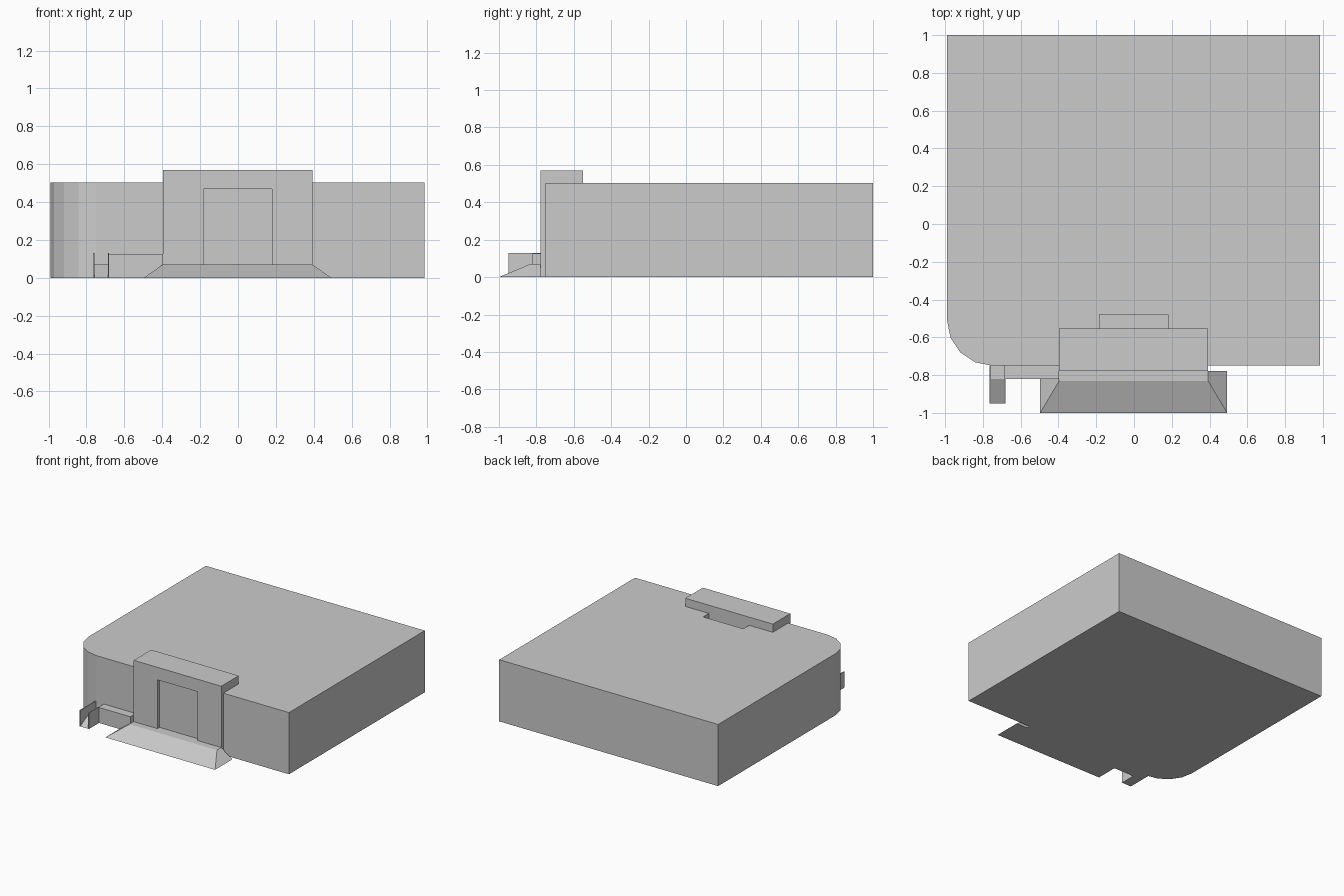
import bpy, bmesh, math

if "Cube" in bpy.data.objects:
    bpy.data.objects.remove(bpy.data.objects["Cube"])

grey = bpy.data.materials.new("light_grey")
grey.diffuse_color = (0.6, 0.6, 0.6, 1)
grey.use_nodes = True
grey.node_tree.nodes["Principled BSDF"].inputs["Base Color"].default_value = grey.diffuse_color


def hull(name, points):
    """Convex solid around a few corner points."""
    bm = bmesh.new()
    for p in points:
        bm.verts.new(p)
    bmesh.ops.convex_hull(bm, input=bm.verts[:])
    bmesh.ops.dissolve_limit(bm, angle_limit=0.01, verts=bm.verts[:], edges=bm.edges[:])
    bmesh.ops.recalc_face_normals(bm, faces=bm.faces[:])
    mesh = bpy.data.meshes.new(name)
    bm.to_mesh(mesh)
    bm.free()
    mesh.materials.append(grey)
    ob = bpy.data.objects.new(name, mesh)
    bpy.context.collection.objects.link(ob)
    return ob


def box(name, xs, ys, zs):
    return hull(name, [(x, y, z) for x in xs for y in ys for z in zs])


def cut(target, xs, ys, zs):
    """Remove a box-shaped recess from the target."""
    cutter = box("cutter", xs, ys, zs)
    cutter.hide_render = True
    mod = target.modifiers.new("recess", 'BOOLEAN')
    mod.operation = 'DIFFERENCE'
    mod.solver = 'EXACT'
    mod.object = cutter
    bpy.context.view_layer.objects.active = target
    bpy.ops.object.modifier_apply(modifier=mod.name)
    bpy.data.objects.remove(cutter)


# Main hall with one faceted rounded corner
outline = [(0.985, -0.75), (0.985, 1.0), (-0.99, 1.0)]
for i in range(5):
    a = math.radians(180 + 22.5 * i)
    outline.append((-0.75 + 0.24 * math.cos(a), -0.51 + 0.24 * math.sin(a)))
hall = hull("main_hall", [(x, y, z) for x, y in outline for z in (0, 0.503)])

# Shaft in the roof behind the entrance
cut(hall, (-0.183, 0.18), (-0.65, -0.478), (0.07, 0.7))

# Entrance portal with a doorway recess
portal = box("entrance_portal", (-0.397, 0.393), (-0.777, -0.552), (0, 0.57))
cut(portal, (-0.183, 0.18), (-0.9, -0.70), (0.07, 0.468))

# Low posts at both sides of the doorway
for side, xs in (("left", (-0.183, -0.146)), ("right", (0.143, 0.18))):
    box(side + "_door_post", xs, (-0.75, -0.70), (0.07, 0.215))

# Sloped entrance platform
hull("entrance_platform", [
    (-0.497, -1.0, 0), (0.493, -1.0, 0), (-0.497, -0.777, 0), (0.493, -0.777, 0),
    (-0.397, -0.832, 0.07), (0.393, -0.832, 0.07),
    (-0.397, -0.777, 0.07), (0.393, -0.777, 0.07)])

# Raised walkway ledge and landing
box("walkway_ledge", (-0.685, -0.397), (-0.82, -0.75), (0, 0.126))
box("ramp_landing", (-0.762, -0.685), (-0.82, -0.75), (0, 0.07))

# Small ramp between two thin side walls
hull("small_ramp", [(x, y, z) for x in (-0.758, -0.685)
                    for y, z in ((-0.95, 0), (-0.82, 0), (-0.82, 0.07))])
box("outer_ramp_wall", (-0.766, -0.758), (-0.95, -0.75), (0, 0.13))
box("inner_ramp_wall", (-0.687, -0.68), (-0.95, -0.82), (0, 0.13))
